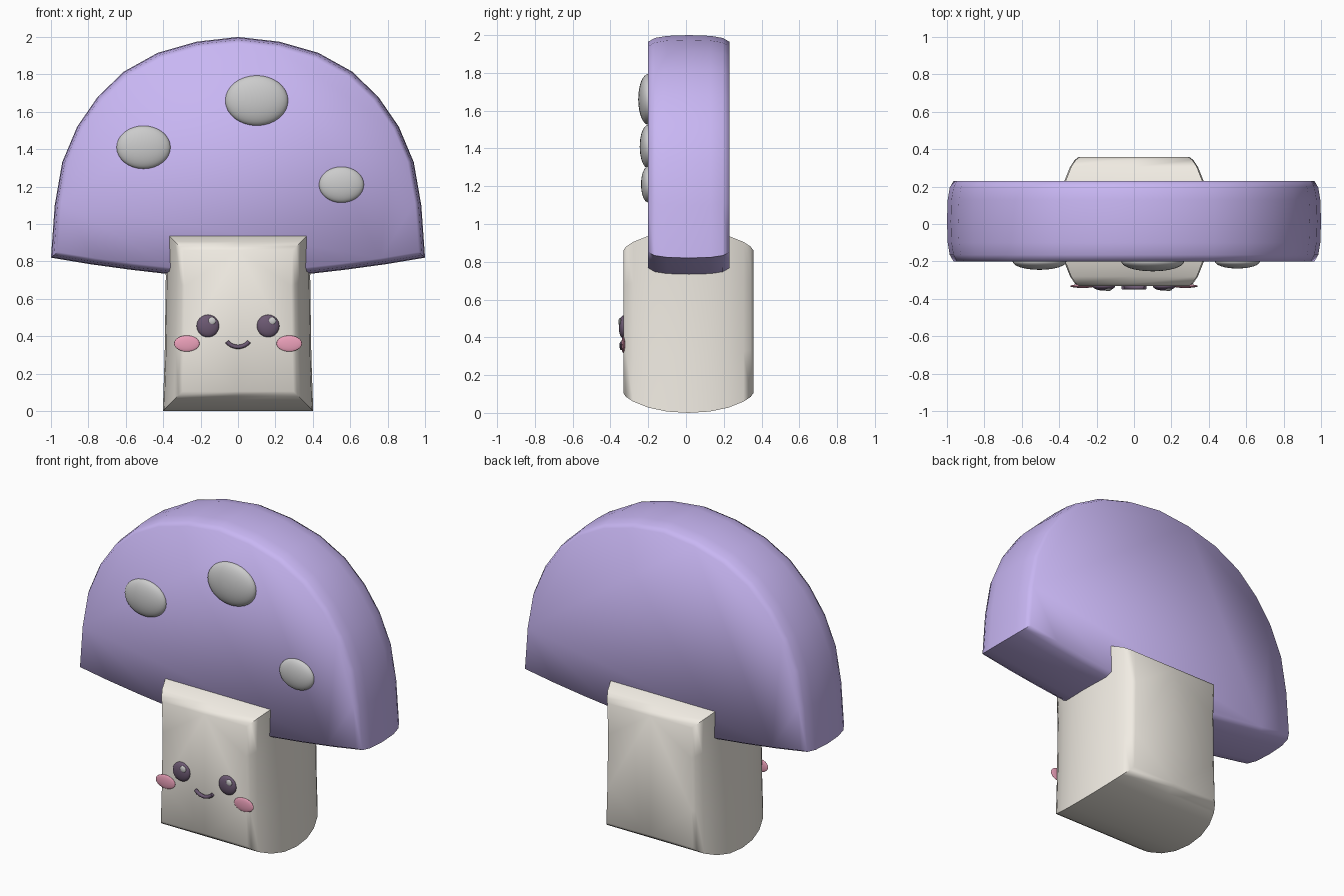
import bpy, bmesh, math

if "Cube" in bpy.data.objects:
    bpy.data.objects.remove(bpy.data.objects["Cube"])


def material(name, rgb):
    m = bpy.data.materials.new(name)
    m.diffuse_color = (*rgb, 1)
    m.use_nodes = True
    m.node_tree.nodes["Principled BSDF"].inputs["Base Color"].default_value = m.diffuse_color
    return m


LAVENDER = material("lavender", (0.58, 0.47, 0.90))
CREAM = material("cream", (0.88, 0.84, 0.77))
PLUM = material("plum", (0.15, 0.10, 0.17))
PINK = material("pink", (0.85, 0.36, 0.50))


def finish(obj, name, mat, angle):
    obj.name = name
    if mat:
        obj.data.materials.append(mat)
    bpy.ops.object.select_all(action='DESELECT')
    obj.select_set(True)
    bpy.context.view_layer.objects.active = obj
    bpy.ops.object.shade_smooth_by_angle(angle=math.radians(angle))
    return obj


def pillow(name, profile, layers, mat, angle):
    """Loft scaled copies of an xz profile along y. layers: (y, inset)."""
    xs, zs = [p[0] for p in profile], [p[1] for p in profile]
    hx, hz = max(xs), (max(zs) - min(zs)) / 2
    cz = (max(zs) + min(zs)) / 2
    bm = bmesh.new()
    rings = [[bm.verts.new((x * (1 - d / hx), y, cz + (z - cz) * (1 - d / hz)))
              for x, z in profile] for y, d in layers]
    n = len(profile)
    for a, b in zip(rings, rings[1:]):
        for i in range(n):
            j = (i + 1) % n
            bm.faces.new((a[i], a[j], b[j], b[i]))
    bm.faces.new(rings[0])
    bm.faces.new(rings[-1])
    bmesh.ops.recalc_face_normals(bm, faces=bm.faces)
    me = bpy.data.meshes.new(name)
    bm.to_mesh(me)
    bm.free()
    obj = bpy.data.objects.new(name, me)
    bpy.context.collection.objects.link(obj)
    return finish(obj, name, mat, angle)


def mirrored(half):
    """Complete a right-hand outline that starts and ends on x = 0."""
    return half + [(-x, z) for x, z in half[-2:0:-1]]


def ellipsoid(name, loc, size, mat=None):
    bpy.ops.mesh.primitive_uv_sphere_add(segments=32, ring_count=16, location=loc)
    obj = bpy.context.object
    obj.scale = size
    return finish(obj, name, mat, 60)


# Domed cap with softly bulging rim
cap_half = [(0, 2), (0.22, 1.975), (0.43, 1.915), (0.61, 1.815), (0.75, 1.68),
            (0.86, 1.52), (0.94, 1.33), (0.98, 1.1), (1, 0.82),
            (0.79, 0.785), (0.57, 0.755), (0.37, 0.732), (0, 0.73)]
pillow("cap", mirrored(cap_half),
       [(-0.2, 0.035), (-0.165, 0.015), (-0.1, 0.004), (0.015, 0), (0.13, 0.004),
        (0.195, 0.015), (0.23, 0.035)], LAVENDER, 65)

# Square stem with rounded front and back
stem_half = [(0, 0.965), (0.395, 0.965), (0.386, 0.72), (0.392, 0.3), (0.402, 0), (0, 0)]
pillow("stem", mirrored(stem_half),
       [(-0.332, 0.105), (-0.318, 0.085), (-0.28, 0.06), (-0.2, 0.028), (-0.1, 0.007),
        (0.012, 0), (0.125, 0.007), (0.225, 0.028), (0.305, 0.06),
        (0.343, 0.085), (0.357, 0.105)], CREAM, 65)

# Raised cap spots
for i, (x, z, rx, ry, rz) in enumerate([(0.10, 1.66, 0.168, 0.053, 0.134),
                                        (-0.505, 1.41, 0.144, 0.045, 0.115),
                                        (0.553, 1.21, 0.12, 0.038, 0.096)]):
    ellipsoid(f"cap_spot_{i + 1}", (x, -0.2, z), (rx, ry, rz))

# Eyes, highlights and cheeks
for side, s in (("left", -1), ("right", 1)):
    ellipsoid(f"{side}_eye", (s * 0.161, -0.332, 0.455), (0.06, 0.024, 0.06), PLUM)
    ellipsoid(f"{side}_eye_highlight", (s * 0.161 + 0.022, -0.35, 0.482),
              (0.02, 0.008, 0.02))
    ellipsoid(f"{side}_cheek", (s * 0.274, -0.332, 0.361), (0.068, 0.01, 0.043), PINK)

# Smiling mouth: arc tube
curve = bpy.data.curves.new("mouth", 'CURVE')
curve.dimensions = '3D'
curve.bevel_depth = 0.011
curve.bevel_resolution = 2
curve.use_fill_caps = True
spline = curve.splines.new('POLY')
N = 12
spline.points.add(N)
for i, p in enumerate(spline.points):
    a = math.radians(-140 + 100 * i / N)
    p.co = (0.078 * math.cos(a), -0.34, 0.421 + 0.078 * math.sin(a), 1)
mouth = bpy.data.objects.new("mouth", curve)
bpy.context.collection.objects.link(mouth)
bpy.ops.object.select_all(action='DESELECT')
mouth.select_set(True)
bpy.context.view_layer.objects.active = mouth
bpy.ops.object.convert(target='MESH')
finish(bpy.context.object, "mouth", PLUM, 50)
